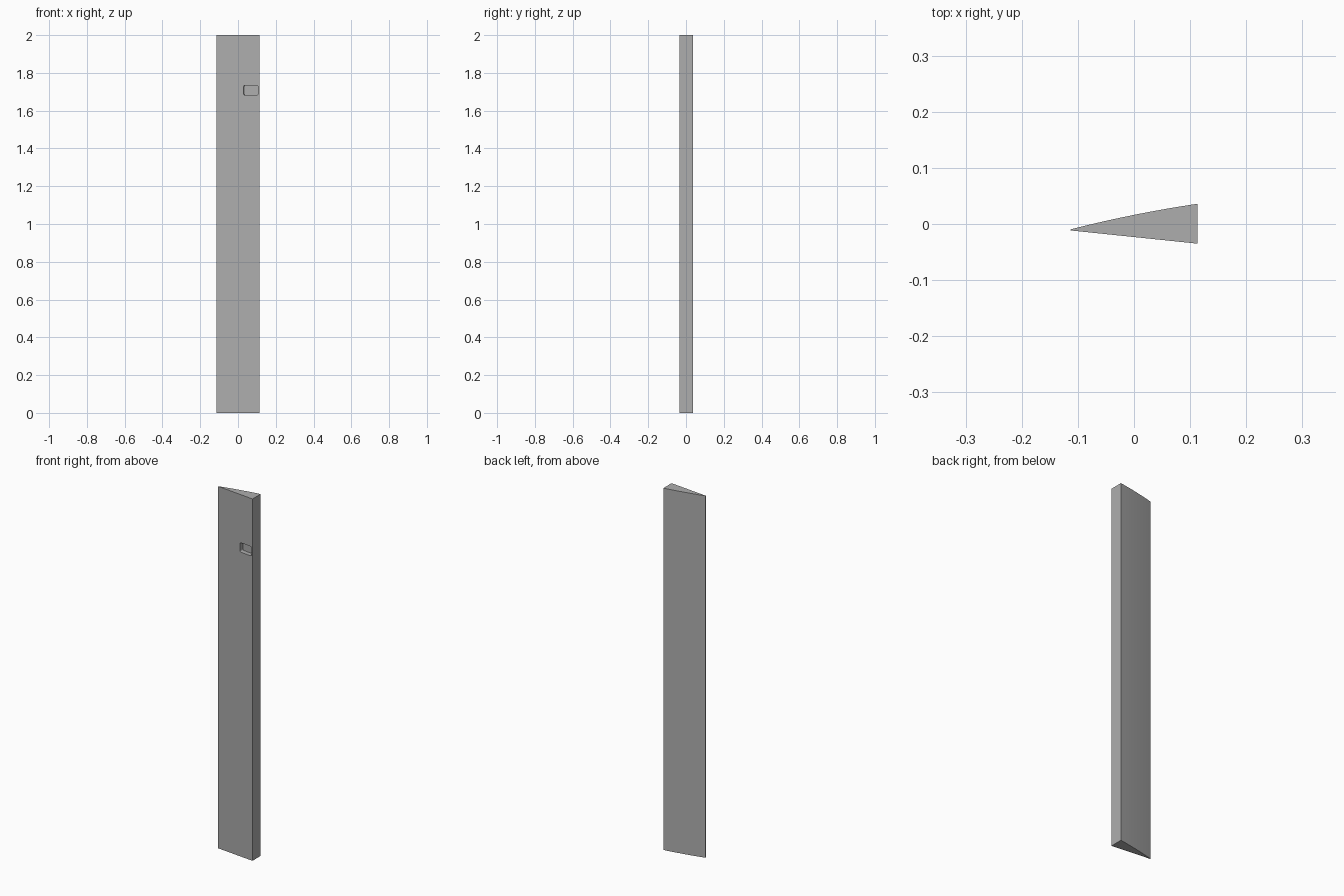
import bpy, bmesh, math
from mathutils import Matrix

default = bpy.data.objects.get("Cube")
if default:
    bpy.data.objects.remove(default, do_unlink=True)

HALF_W, HEIGHT = 0.113, 2.0
TIP_FRONT, TIP_BACK = -0.0115, -0.0095
BUTT_FRONT, BUTT_BACK = -0.035, 0.036
BULGE, STEPS = 0.003, 12

grey = bpy.data.materials.new("plain grey")
grey.use_nodes = True
colour = (0.42, 0.42, 0.42, 1)
grey.diffuse_color = colour
grey.node_tree.nodes["Principled BSDF"].inputs["Base Color"].default_value = colour


def make_object(name, bm):
    bmesh.ops.recalc_face_normals(bm, faces=bm.faces)
    mesh = bpy.data.meshes.new(name)
    bm.to_mesh(mesh)
    bm.free()
    mesh.materials.append(grey)
    obj = bpy.data.objects.new(name, mesh)
    bpy.context.collection.objects.link(obj)
    return obj


# Wedge board: flat front, gently bowed back, blunt thin edge
profile = [(-HALF_W, TIP_FRONT), (HALF_W, BUTT_FRONT)]
for i in range(STEPS + 1):
    t = 1 - i / STEPS
    y = TIP_BACK + (BUTT_BACK - TIP_BACK) * t + BULGE * 4 * t * (1 - t)
    profile.append((HALF_W * (2 * t - 1), y))

bm = bmesh.new()
base = bm.faces.new([bm.verts.new((x, y, 0)) for x, y in profile])
top = bmesh.ops.extrude_face_region(bm, geom=[base])["geom"]
bmesh.ops.translate(bm, vec=(0, 0, HEIGHT),
                    verts=[v for v in top if isinstance(v, bmesh.types.BMVert)])
board = make_object("wedge_board", bm)

# Rounded finger recess, cut square to the front face
bm = bmesh.new()
bmesh.ops.create_cube(bm, size=1, matrix=Matrix.Diagonal((0.076, 0.05, 0.052, 1)))
across = [e for e in bm.edges if abs(e.verts[0].co.y - e.verts[1].co.y) > 0.01]
bmesh.ops.bevel(bm, geom=across, offset=0.007, segments=4, profile=0.5, affect='EDGES')
slope = (BUTT_FRONT - TIP_FRONT) / (2 * HALF_W)
x = 0.068
y = TIP_FRONT + (x + HALF_W) * slope
bm.transform(Matrix.Translation((x, y, 1.708)) @ Matrix.Rotation(math.atan(slope), 4, 'Z'))
cutter = make_object("recess_cutter", bm)
cutter.hide_render = True

cut = board.modifiers.new("recess", 'BOOLEAN')
cut.operation = 'DIFFERENCE'
cut.solver = 'EXACT'
cut.object = cutter

bpy.ops.object.select_all(action='DESELECT')
board.select_set(True)
bpy.context.view_layer.objects.active = board
bpy.ops.object.modifier_apply(modifier=cut.name)
bpy.data.objects.remove(cutter, do_unlink=True)
bpy.ops.object.shade_smooth_by_angle(angle=math.radians(30))
